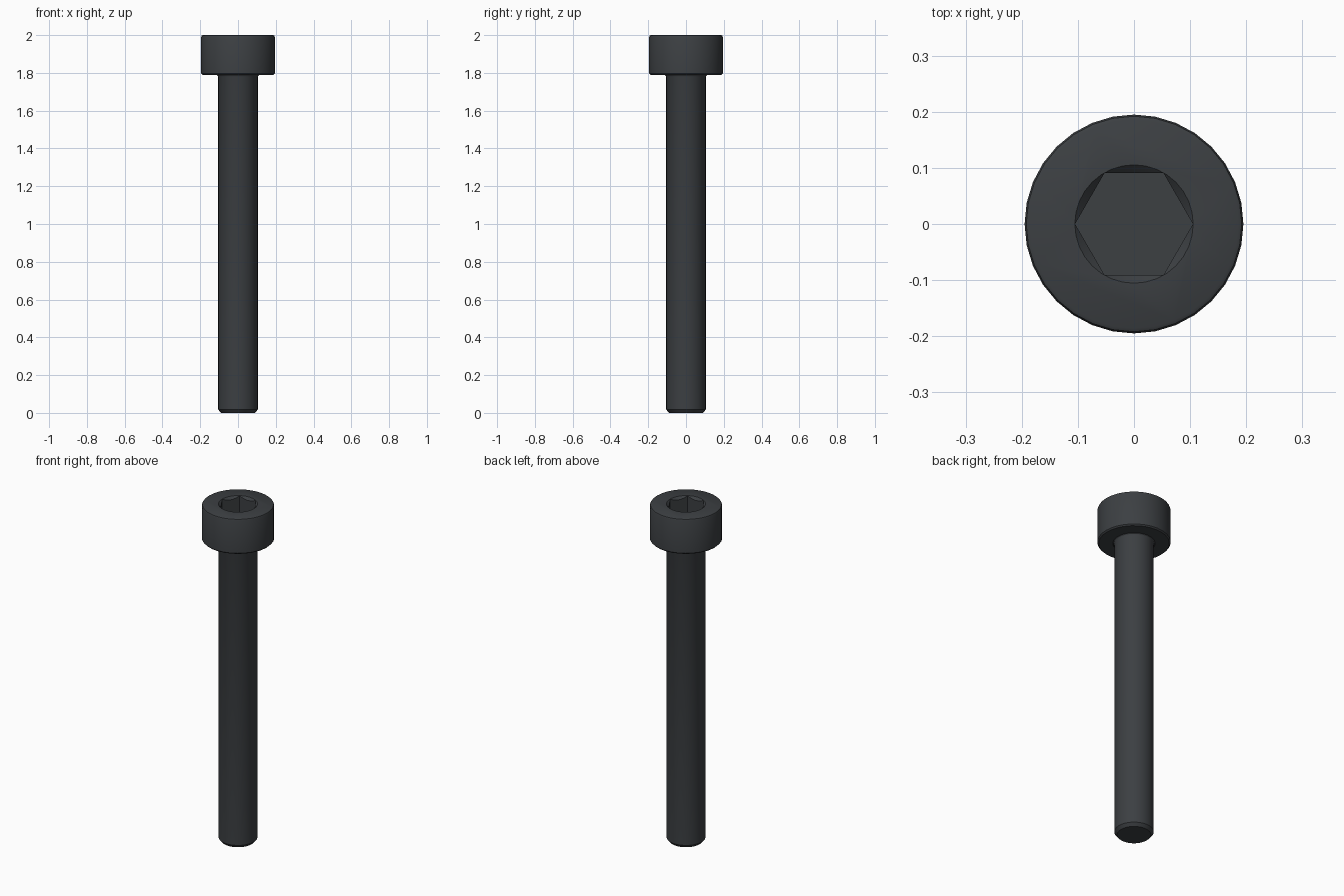
import bpy, bmesh, math

if "Cube" in bpy.data.objects:
    bpy.data.objects.remove(bpy.data.objects["Cube"])

SIDES = 32

mat = bpy.data.materials.new("black_steel")
mat.diffuse_color = (0.045, 0.05, 0.055, 1)
mat.use_nodes = True
mat.node_tree.nodes["Principled BSDF"].inputs["Base Color"].default_value = mat.diffuse_color


def lathe(name, profile, sides=SIDES):
    """Revolve an (r, z) profile, top to bottom, and cap both ends."""
    bm = bmesh.new()
    rings = [[bm.verts.new((r * math.cos(2 * math.pi * i / sides),
                            r * math.sin(2 * math.pi * i / sides), z))
              for i in range(sides)] for r, z in profile]
    for a, b in zip(rings, rings[1:]):
        for i in range(sides):
            j = (i + 1) % sides
            bm.faces.new((a[i], b[i], b[j], a[j]))
    bm.faces.new(rings[0])
    bm.faces.new(rings[-1][::-1])
    bmesh.ops.recalc_face_normals(bm, faces=bm.faces)
    mesh = bpy.data.meshes.new(name)
    bm.to_mesh(mesh)
    bm.free()
    obj = bpy.data.objects.new(name, mesh)
    bpy.context.collection.objects.link(obj)
    mesh.materials.append(mat)
    return obj


# Head with eased rims, small under-head fillet, shank and chamfered tip
screw = lathe("cap_screw", [
    (0.186, 2.0), (0.192, 1.997), (0.195, 1.990),
    (0.195, 1.797), (0.188, 1.790),
    (0.113, 1.790), (0.108, 1.786), (0.105, 1.778),
    (0.105, 0.018), (0.090, 0.0)])

# Hex socket and its conical lead-in
cutters = [
    lathe("socket_cutter", [(0.105, 2.1), (0.105, 1.89)], 6),
    lathe("lead_in_cutter", [(0.1355, 2.03), (0.0755, 1.97)])]
for cutter in cutters:
    mod = screw.modifiers.new(cutter.name, 'BOOLEAN')
    mod.operation = 'DIFFERENCE'
    mod.solver = 'EXACT'
    mod.object = cutter

# Bake the cuts, drop the cutters, smooth the round surfaces
bpy.context.view_layer.objects.active = screw
screw.select_set(True)
for cutter in cutters:
    bpy.ops.object.modifier_apply(modifier=cutter.name)
for cutter in cutters:
    bpy.data.objects.remove(cutter)
bpy.ops.object.shade_smooth_by_angle(angle=math.radians(30))
